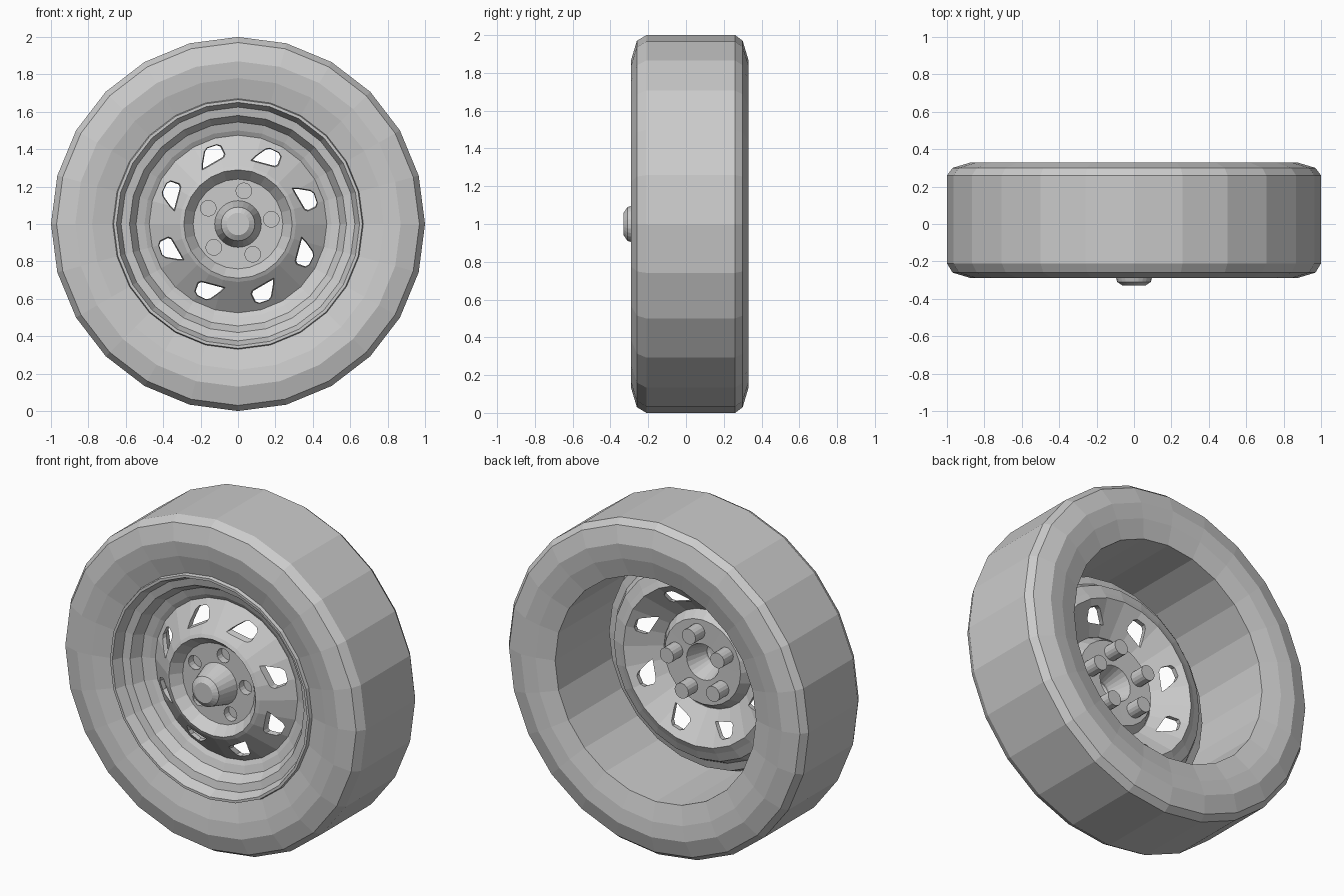
import bpy
import bmesh
from math import cos, sin, pi, radians

cube = bpy.data.objects.get("Cube")
if cube:
    bpy.data.objects.remove(cube, do_unlink=True)

SEGMENTS = 24
HUB_Z = 1.0

grey = bpy.data.materials.new("plain grey")
grey.use_nodes = True
grey.diffuse_color = (0.6, 0.6, 0.6, 1)
grey.node_tree.nodes["Principled BSDF"].inputs["Base Color"].default_value = (0.6, 0.6, 0.6, 1)


def finish(bm, name):
    mesh = bpy.data.meshes.new(name)
    bm.to_mesh(mesh)
    bm.free()
    mesh.materials.append(grey)
    obj = bpy.data.objects.new(name, mesh)
    bpy.context.collection.objects.link(obj)
    return obj


def lathe(name, profile, closed=False, segments=SEGMENTS, centre=(0, HUB_Z)):
    """Turn (radius, y) points about the y axis; outer to inner faces forward."""
    bm = bmesh.new()
    rings = []
    for r, y in profile:
        if r == 0:
            rings.append([bm.verts.new((centre[0], y, centre[1]))] * segments)
        else:
            rings.append([bm.verts.new((centre[0] + r * cos(2 * pi * i / segments), y,
                                        centre[1] + r * sin(2 * pi * i / segments)))
                          for i in range(segments)])
    pairs = list(zip(rings, rings[1:]))
    if closed:
        pairs.append((rings[-1], rings[0]))
    for a, b in pairs:
        for i in range(segments):
            j = (i + 1) % segments
            corners = list(dict.fromkeys((a[i], a[j], b[j], b[i])))
            bm.faces.new(corners)
    if closed:
        bmesh.ops.recalc_face_normals(bm, faces=bm.faces)
    return finish(bm, name)


def add_prism(bm, front, back):
    """Closed solid between two matching loops of points."""
    a = [bm.verts.new(p) for p in front]
    b = [bm.verts.new(p) for p in back]
    bm.faces.new(a)
    bm.faces.new(b[::-1])
    for i in range(len(a)):
        j = (i + 1) % len(a)
        bm.faces.new((a[j], a[i], b[i], b[j]))


# Tyre: tread, shoulders, sidewalls and the plain inner barrel
lathe("tyre", [(0.67, -0.25), (0.78, -0.28), (0.87, -0.29), (0.97, -0.26), (1, -0.21),
               (1, 0.26), (0.97, 0.3), (0.87, 0.33), (0.78, 0.32), (0.67, 0.29)], closed=True)

# Rim: stepped bowl, sloped disc, recessed hub and centre cap in one pressed sheet
rim = lathe("rim", [(0.67, -0.25), (0.665, -0.27), (0.65, -0.27), (0.625, -0.21),
                    (0.58, -0.2), (0.545, -0.14), (0.5, -0.125), (0.475, -0.11),
                    (0.31, -0.235), (0.29, -0.245), (0.24, -0.185), (0.125, -0.185),
                    (0.095, -0.29), (0.09, -0.31), (0.06, -0.33), (0, -0.33)])
sheet = rim.modifiers.new("sheet thickness", "SOLIDIFY")
sheet.thickness = 0.03
sheet.offset = -1

# Cutter for the eight swept windows and five stud holes
cut = bmesh.new()
window = [(13, 0.35), (11, 0.375), (6, 0.43), (3, 0.445), (-5, 0.445),
          (-8, 0.43), (-9, 0.38), (-7, 0.365)]
for k in range(8):
    mid = radians(19.5 + 45 * k)
    cx, cz = 0.405 * cos(mid), 0.405 * sin(mid)
    loops = []
    for y, scale in ((-0.3, 1.35), (-0.06, 0.67)):
        loop = []
        for turn, r in window:
            a = mid + radians(turn)
            loop.append((cx + (r * cos(a) - cx) * scale, y,
                         HUB_Z + cz + (r * sin(a) - cz) * scale))
        loops.append(loop)
    add_prism(cut, *loops)

studs = [(0.18 * cos(radians(8 + 72 * k)), HUB_Z + 0.18 * sin(radians(8 + 72 * k)))
         for k in range(5)]
for x, z in studs:
    add_prism(cut, *[[(x + 0.043 * cos(2 * pi * i / 16), y, z + 0.043 * sin(2 * pi * i / 16))
                      for i in range(16)] for y in (-0.25, -0.1)])
bmesh.ops.recalc_face_normals(cut, faces=cut.faces)
cutter = finish(cut, "rim_cutter")
cutter.hide_render = True

holes = rim.modifiers.new("holes", "BOOLEAN")
holes.operation = "DIFFERENCE"
holes.solver = "EXACT"
holes.object = cutter

# Bake the cut rim and drop the cutter
bpy.context.view_layer.update()
graph = bpy.context.evaluated_depsgraph_get()
baked = bpy.data.meshes.new_from_object(rim.evaluated_get(graph))
rim.modifiers.clear()
rim.data = baked
bpy.data.objects.remove(cutter, do_unlink=True)

# Hollow stud cups behind the hub holes
for n, centre in enumerate(studs):
    lathe(f"stud_{n + 1}", [(0, -0.14), (0.042, -0.14), (0.042, -0.184), (0.046, -0.184),
                            (0.046, -0.07), (0, -0.07)],
          closed=False, segments=16, centre=centre)
    bm = bmesh.new()
    mesh = bpy.data.objects[f"stud_{n + 1}"].data
    bm.from_mesh(mesh)
    bmesh.ops.recalc_face_normals(bm, faces=bm.faces)
    bm.to_mesh(mesh)
    bm.free()
